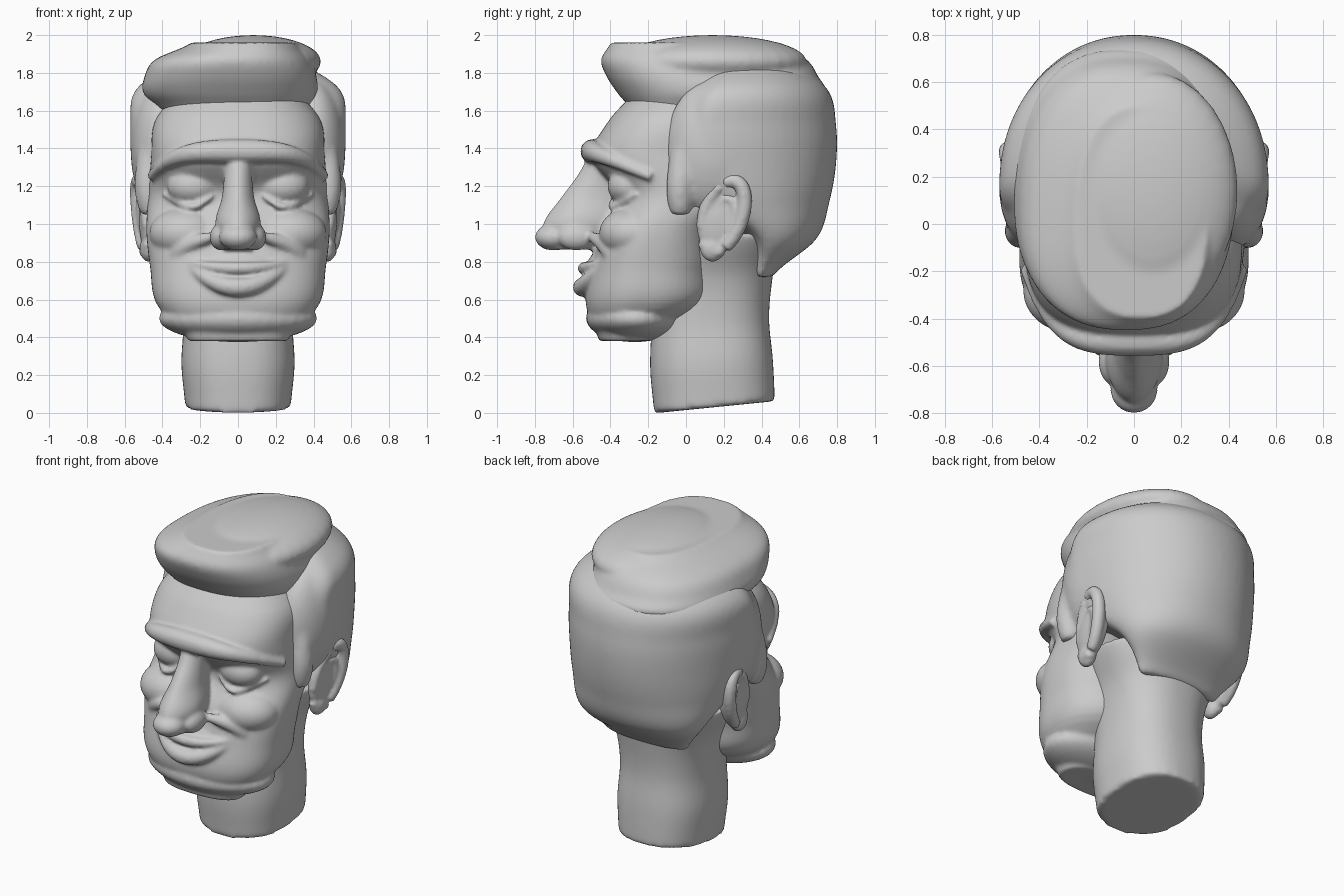
import bpy, bmesh, math
from mathutils import Vector, Matrix

if "Cube" in bpy.data.objects:
    bpy.data.objects.remove(bpy.data.objects["Cube"])

grey = (0.6, 0.6, 0.6, 1)
clay = bpy.data.materials.new("grey clay")
clay.use_nodes = True
clay.diffuse_color = grey
clay.node_tree.nodes["Principled BSDF"].inputs["Base Color"].default_value = grey


def spline(values, t):
    """Catmull-Rom value at t in 0..1 along evenly spaced numbers or vectors."""
    last = len(values) - 1
    i = min(int(t * last), last - 1)
    f = t * last - i
    a, b, c, d = (values[max(0, min(last, i + k))] for k in (-1, 0, 1, 2))
    return b + (c - a) * (f / 2) + (2 * a - 5 * b + 4 * c - d) * (f * f / 2) + (3 * b - a - 3 * c + d) * (f ** 3 / 2)


def skin(bm, rings):
    """Bridge rings of points and cap both ends."""
    loops = [[bm.verts.new(point) for point in ring] for ring in rings]
    count = len(loops[0])
    for low, high in zip(loops, loops[1:]):
        for i in range(count):
            j = (i + 1) % count
            bm.faces.new((low[i], low[j], high[j], high[i]))
    bm.faces.new(loops[0][::-1])
    bm.faces.new(loops[-1])


def loft(bm, bottom, top, width, front, back, shift=(0, 0), middle=0.5, power=2.2, tilt=0, steps=40, sides=64):
    """Stack of rounded sections whose sizes follow evenly spaced profiles."""
    rings = []
    for k in range(steps + 1):
        t = k / steps
        half, near, far, offset = (spline(profile, t) for profile in (width, front, back, shift))
        centre = near + (far - near) * middle
        ring = []
        for i in range(sides):
            angle = math.tau * i / sides
            c, s = math.cos(angle), math.sin(angle)
            u = math.copysign(abs(c) ** (2 / power), c)
            v = math.copysign(abs(s) ** (2 / power), s)
            y = centre + v * (far - centre if v > 0 else centre - near)
            ring.append((offset + u * half, y, bottom + (top - bottom) * t + tilt * y * (1 - t)))
        rings.append(ring)
    skin(bm, rings)


def tube(bm, points, radius, taper=0.6, steps=30, sides=12):
    """Round sweep through points, thinner at both ends."""
    points = [Vector(p) for p in points]
    path = [spline(points, k / steps) for k in range(steps + 1)]
    rings = []
    for k, centre in enumerate(path):
        along = (path[min(k + 1, steps)] - path[max(k - 1, 0)]).normalized()
        a = along.cross(Vector((0, 1, 0)) if abs(along.y) < 0.8 else Vector((0, 0, 1))).normalized()
        b = along.cross(a)
        r = radius * (1 - taper + taper * math.sin(math.pi * k / steps))
        angles = [math.tau * i / sides for i in range(sides)]
        rings.append([centre + r * (a * math.cos(q) + b * math.sin(q)) for q in angles])
    skin(bm, rings)


def bow(bm, width, front, back, middle, ends, radius, power=2):
    """Symmetric tube across the face, curving backward and up or down at its ends."""
    points = []
    for k in range(-8, 9):
        t = k / 8
        bend = abs(t) ** power
        points.append((width * t, front + (back - front) * bend, middle + (ends - middle) * bend))
    tube(bm, points, radius, steps=64)


def ball(bm, at, size, lean=0):
    m = Matrix.Translation(at) @ Matrix.Rotation(lean, 4, 'X') @ Matrix.Diagonal((*size, 1))
    bmesh.ops.create_uvsphere(bm, u_segments=32, v_segments=20, radius=1, matrix=m)


def sculpt(name, bm, voxel, passes):
    """Fuse the overlapping forms into one soft skin."""
    bmesh.ops.recalc_face_normals(bm, faces=bm.faces)
    mesh = bpy.data.meshes.new(name)
    bm.to_mesh(mesh)
    bm.free()
    mesh.materials.append(clay)
    mesh.shade_smooth()
    part = bpy.data.objects.new(name, mesh)
    bpy.context.collection.objects.link(part)
    fuse = part.modifiers.new("fuse", 'REMESH')
    fuse.mode, fuse.voxel_size, fuse.use_smooth_shade = 'VOXEL', voxel, True
    soften = part.modifiers.new("soften", 'SMOOTH')
    soften.factor, soften.iterations = 0.5, passes


# Neck with a sloping cut
bm = bmesh.new()
loft(bm, bottom=0.015, top=0.95, tilt=0.1, power=2.4,
     width=(.28, .3, .29, .32, .42), front=(-.17, -.19, -.18, -.15, -.1), back=(.47, .46, .44, .46, .5))
sculpt("neck", bm, voxel=0.016, passes=12)

# Face block: jaw, sunken eye band, forehead
bm = bmesh.new()
loft(bm, bottom=0.38, top=1.74, middle=0.45, power=2.4,
     width=(.26, .43, .465, .485, .475, .46, .44, .3),
     front=(-.46, -.53, -.5, -.45, -.37, -.5, -.41, -.25),
     back=(-.2, .12, .16, .2, .4, .4, .4, .3))
ball(bm, at=(0, -.27, .5), size=(.42, .26, .125))

# Nose with rounded tip and wings
loft(bm, bottom=0.865, top=1.42, middle=0.4, power=1.8,
     width=(.08, .12, .085, .075, .09), front=(-.75, -.755, -.66, -.56, -.5), back=(-.3, -.3))
ball(bm, at=(0, -.7, .93), size=(.1, .1, .07))

# Brow ledge
bow(bm, width=0.46, front=-.495, back=-.18, middle=1.385, ends=1.25, radius=0.065, power=4)

# Wings, eyeballs, lower lids, cheeks and smile folds on both sides
for s in (-1, 1):
    ball(bm, at=(s * .09, -.58, .93), size=(.06, .1, .07))
    ball(bm, at=(s * .235, -.3, 1.2), size=(.14, .115, .105))
    tube(bm, [(s * .13, -.38, 1.15), (s * .25, -.39, 1.09), (s * .4, -.26, 1.16)], radius=0.018)
    ball(bm, at=(s * .27, -.28, .95), size=(.2, .18, .14))
    tube(bm, [(s * .11, -.51, .94), (s * .28, -.42, .88), (s * .34, -.35, .77), (s * .33, -.36, .6)], radius=0.05)

# Mouth: muzzle and smiling lips
ball(bm, at=(0, -.38, .74), size=(.27, .15, .16))
bow(bm, width=0.27, front=-.54, back=-.44, middle=.765, ends=.8, radius=0.034)
bow(bm, width=0.27, front=-.55, back=-.43, middle=.665, ends=.79, radius=0.05)
sculpt("face", bm, voxel=0.011, passes=8)

# Ears: bowl, curled rim and inner fold
for s, side in ((1, "left"), (-1, "right")):
    bm = bmesh.new()
    ball(bm, at=(s * .475, .19, 1.04), size=(.05, .13, .2), lean=-.25)
    for scale, radius in ((1, .04), (.5, .022)):
        rim = []
        for k in range(13):
            angle = math.pi * (1.1 - k / 6.5)
            across, rise = math.cos(angle) * scale, math.sin(angle) * scale
            rim.append((s * (.505 + .02 * across + .02 * rise), .195 + .105 * across + .05 * rise, 1.04 + .19 * rise))
        tube(bm, rim, radius, taper=0.3)
    ball(bm, at=(s * .475, .14, .87), size=(.045, .065, .07))
    sculpt(side + "_ear", bm, voxel=0.011, passes=5)

# Hair on the back and sides, with sideburns
bm = bmesh.new()
loft(bm, bottom=0.72, top=1.92, middle=0.28, power=2.1,
     width=(.29, .43, .52, .56, .57, .535, .25),
     front=(.36, .32, .05, -.1, -.12, -.02, .2),
     back=(.46, .69, .76, .795, .795, .745, .5))
for s in (-1, 1):
    ball(bm, at=(s * .4, .14, 1.4), size=(.17, .25, .36))
    tube(bm, [(s * .46, -.03, 1.05), (s * .475, -.03, 1.22), (s * .45, .0, 1.5)], radius=0.075, taper=0.3)
sculpt("side_hair", bm, voxel=0.016, passes=12)

# Swept top hair with a heavy rolled front, leaning over a side parting
bm = bmesh.new()
loft(bm, bottom=1.6, top=1.96, middle=0.42, power=2.4,
     width=(.39, .46, .455, .41, .28), shift=(-.02, -.04, -.04, -.03, .03),
     front=(-.29, -.36, -.42, -.45, -.4), back=(.5, .73, .7, .64, .5))
ball(bm, at=(.08, .14, 1.86), size=(.36, .5, .14))
sculpt("top_hair", bm, voxel=0.014, passes=8)
